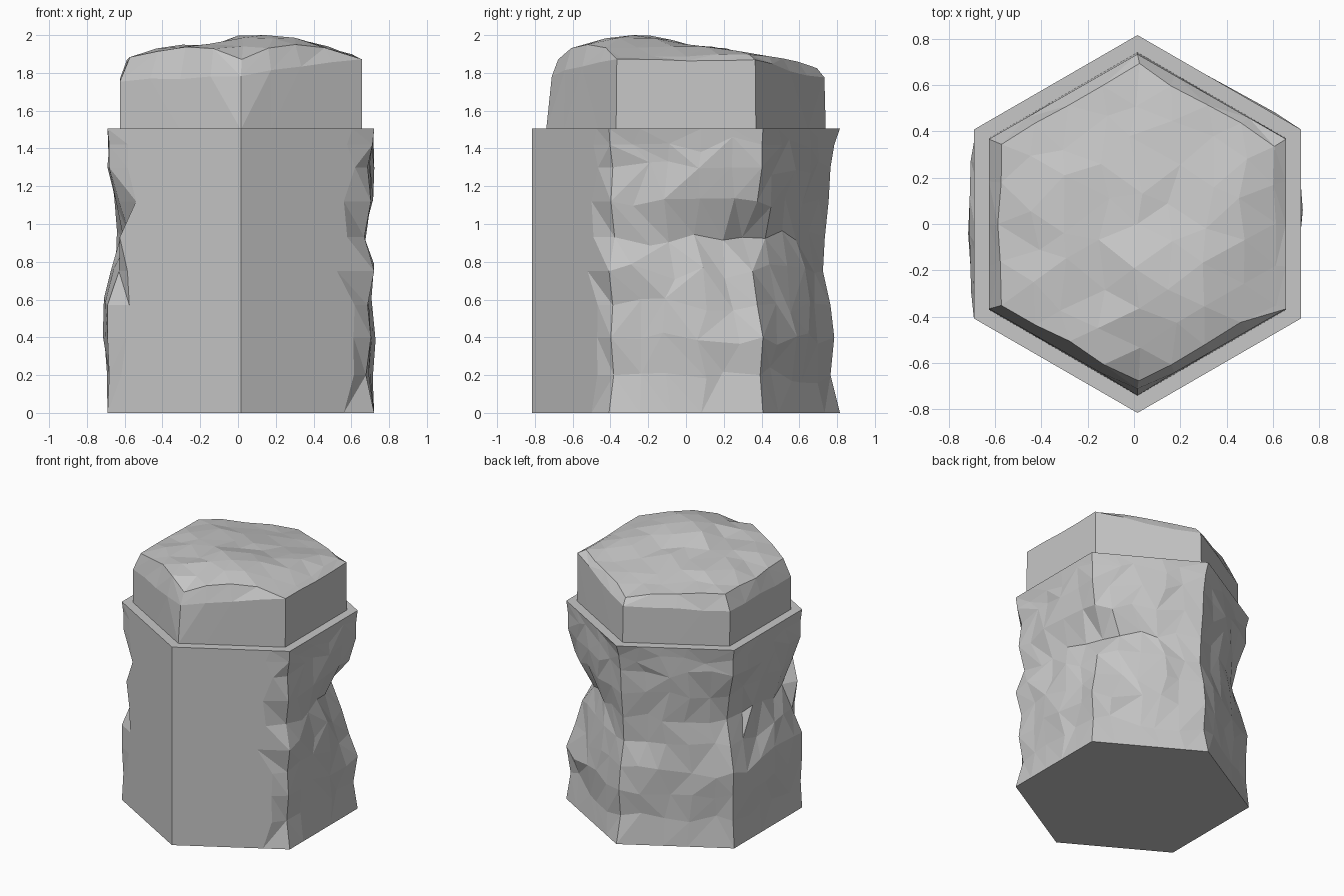
import bpy, bmesh, math, random
from mathutils import Vector

random.seed(11)
cube = bpy.data.objects.get("Cube")
if cube:
    bpy.data.objects.remove(cube, do_unlink=True)

stone = bpy.data.materials.new("grey_stone")
stone.use_nodes = True
stone.diffuse_color = (0.57, 0.57, 0.57, 1)
stone.node_tree.nodes["Principled BSDF"].inputs["Base Color"].default_value = (0.57, 0.57, 0.57, 1)

CENTRE = Vector((0.015, 0.0, 0.0))


def lerp(a, b, t):
    return a + (b - a) * t


def curve(points, x):
    """Piecewise linear height profile."""
    if x <= points[0][0]:
        return points[0][1]
    for (x0, y0), (x1, y1) in zip(points, points[1:]):
        if x <= x1:
            return lerp(y0, y1, (x - x0) / (x1 - x0))
    return points[-1][1]


def corner(i, radius):
    a = math.radians(60 * i - 90)
    return Vector((math.cos(a), math.sin(a), 0)) * radius


def rough(amount):
    return random.uniform(-amount, amount)


def skin(bm, rings):
    """Triangles between rings, with diagonals turned at random."""
    for low, high in zip(rings, rings[1:]):
        n = len(low)
        for i in range(n):
            a, b, c, d = low[i], low[(i + 1) % n], high[(i + 1) % n], high[i]
            tris = ((a, b, c), (a, c, d)) if random.random() < 0.5 else ((a, b, d), (b, c, d))
            for tri in tris:
                bm.faces.new(tri)


def finish(bm, name):
    bmesh.ops.dissolve_limit(bm, angle_limit=0.005, verts=bm.verts, edges=bm.edges)
    bmesh.ops.recalc_face_normals(bm, faces=bm.faces)
    mesh = bpy.data.meshes.new(name)
    bm.to_mesh(mesh)
    bm.free()
    mesh.materials.append(stone)
    bpy.context.collection.objects.link(bpy.data.objects.new(name, mesh))


# Lower column: two smooth front faces, four weathered faces
LEVELS = [0, 0.2, 0.4, 0.57, 0.75, 0.93, 1.12, 1.3, 1.42, 1.505]
WEAR = [  # how far each corner is worn in at each level
    [0] * 10,
    [0, 0.05, 0.02, 0.04, 0.0, 0.06, 0.02, 0.04, 0.01, 0],
    [0, 0.03, 0.0, 0.06, 0.11, 0.22, 0.06, 0.01, 0.01, 0],
    [0, 0.05, 0.03, 0.05, 0.09, 0.08, 0.06, 0.05, 0.03, 0],
    [0, 0.02, 0.02, 0.01, 0.06, 0.12, 0.08, 0.02, 0.02, 0],
    [0, 0.01, 0.0, 0.0, 0.07, 0.14, 0.07, 0.01, 0.01, 0],
]
RADIUS, COLS = 0.815, 5
bm = bmesh.new()
rings = []
for row, z in enumerate(LEVELS):
    inner_row = 0 < row < len(LEVELS) - 1
    ring = []
    for side in range(6):
        nxt = (side + 1) % 6
        a, b = corner(side, RADIUS), corner(nxt, RADIUS)
        smooth = side in (0, 5)
        steps = 2 if smooth else COLS
        for k in range(steps):
            t = k / steps
            height = z
            wear = 0
            if smooth and k:
                t = (0.78 if side == 0 else 0.15) + rough(0.08)
            else:
                # corners are worn deeper than the middle of each face
                wear = lerp(WEAR[side][row], WEAR[nxt][row], t) * (1 - 1.8 * t * (1 - t))
                if k and inner_row:
                    t += rough(0.06)
                    wear += rough(0.016)
                    height += rough(0.045)
                    # swelling on the right-hand flank
                    if side == 4 and 0.3 < z < 0.7:
                        wear -= 0.02
            p = a.lerp(b, t) * (1 - wear / RADIUS) + CENTRE
            ring.append(bm.verts.new((p.x, p.y, height)))
    rings.append(ring)
skin(bm, rings)
bm.faces.new(rings[0])
bm.faces.new(rings[-1])
finish(bm, "lower_column")

# Upper block: straight hexagonal sides with a weathered, sloping crown
ACROSS = [(-0.6, 1.86), (-0.55, 1.9), (-0.3, 1.945), (-0.1, 1.95), (0.0, 1.99),
          (0.13, 2.0), (0.35, 1.97), (0.65, 1.88)]
ALONG = [(-0.68, 1.87), (-0.62, 1.92), (-0.35, 2.0), (-0.15, 1.99), (0, 1.94),
         (0.2, 1.93), (0.35, 1.89), (0.6, 1.86), (0.68, 1.83)]
SHOULDER = [1.79, 1.875, 1.865, 1.77, 1.77, 1.75]
RINGS = 4


def hex_points(radius, per_side):
    for side in range(6):
        a, b = corner(side, radius), corner((side + 1) % 6, radius)
        for k in range(per_side):
            yield side, k / per_side, a.lerp(b, k / per_side) + CENTRE


bm = bmesh.new()
base, shoulder = [], []
for side, t, p in hex_points(0.74, RINGS):
    base.append(bm.verts.new((p.x, p.y, 1.5)))
    z = lerp(SHOULDER[side], SHOULDER[(side + 1) % 6], t) + rough(0.01)
    lean = 0.96 if side == 0 and t == 0 else 0.99
    shoulder.append(bm.verts.new((p.x, p.y * lean, z)))

# Crown on a triangular lattice of shrinking rings
crown = []
for n in range(RINGS, 0, -1):
    ring = []
    jitter = 0.01 if n == RINGS else 0.04
    for side, t, p in hex_points(0.685 * n / RINGS, n):
        p += Vector((rough(jitter), rough(jitter), 0))
        z = min(curve(ACROSS, p.x), curve(ALONG, p.y)) + rough(0.01)
        ring.append(bm.verts.new((p.x, p.y, min(z, 2.0))))
    crown.append(ring)
crown.append([bm.verts.new((CENTRE.x, 0, 1.945))])

skin(bm, [base, shoulder, crown[0]])
bm.faces.new(base)
for outer, inner in zip(crown, crown[1:]):
    n = len(outer) // 6
    for side in range(6):
        for k in range(n):
            o0 = outer[side * n + k]
            o1 = outer[(side * n + k + 1) % len(outer)]
            i0 = inner[(side * (n - 1) + k) % len(inner)]
            bm.faces.new((o0, o1, i0))
            if k < n - 1:
                i1 = inner[(side * (n - 1) + k + 1) % len(inner)]
                bm.faces.new((o1, i1, i0))
finish(bm, "upper_block")
